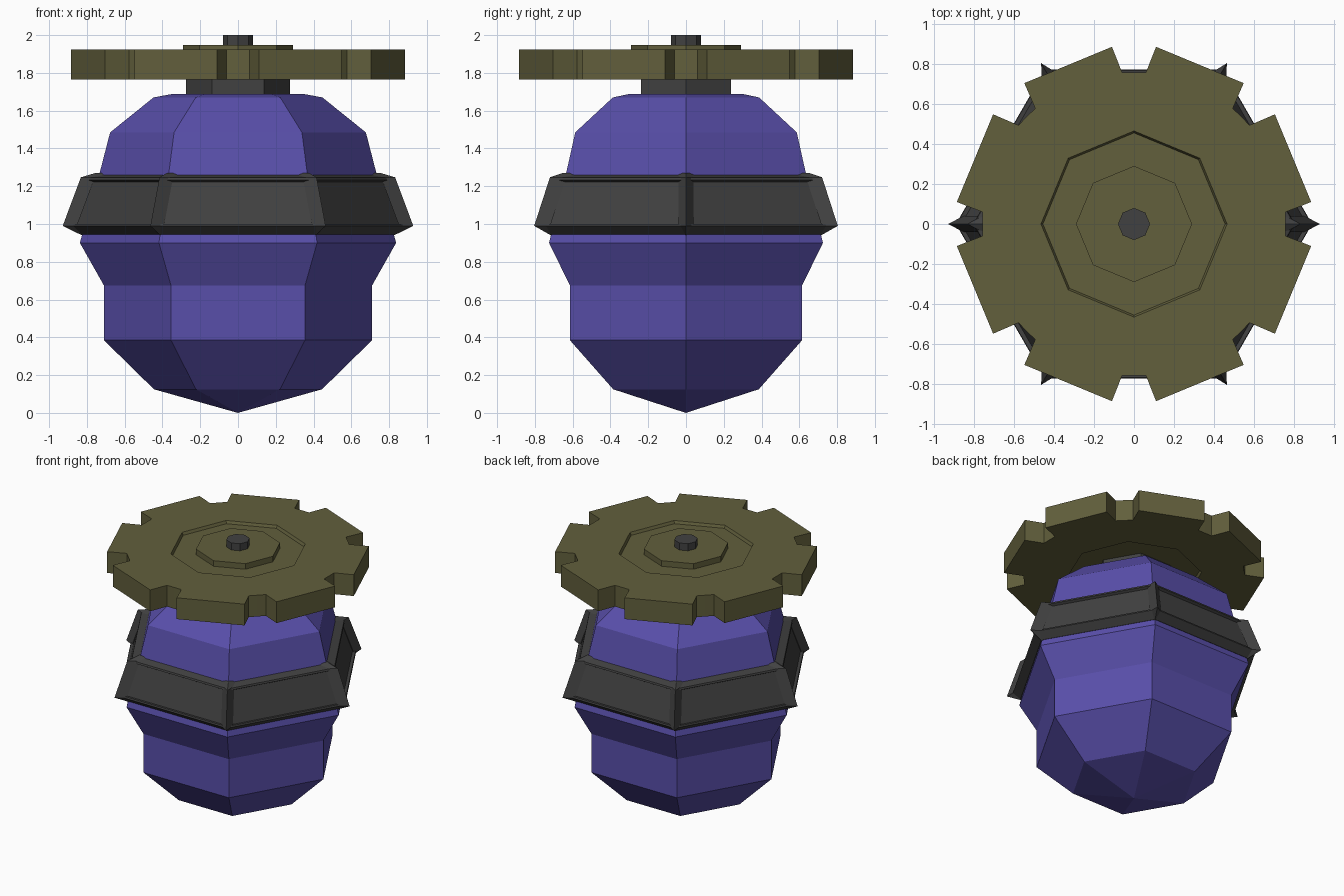
import bpy, bmesh
from math import sin, cos, radians
from mathutils import Vector

if "Cube" in bpy.data.objects:
    bpy.data.objects.remove(bpy.data.objects["Cube"])


def material(name, rgb):
    m = bpy.data.materials.new(name)
    m.use_nodes = True
    m.diffuse_color = (*rgb, 1)
    m.node_tree.nodes["Principled BSDF"].inputs["Base Color"].default_value = (*rgb, 1)
    return m


PURPLE = material("purple", (0.098, 0.077, 0.40))
OLIVE = material("olive", (0.122, 0.115, 0.045))
DARK = material("dark grey", (0.053, 0.053, 0.053))


def polar(r, deg, z):
    return Vector((r * cos(radians(deg)), r * sin(radians(deg)), z))


def ring(r, z, n):
    return [polar(r, 360 * i / n, z) for i in range(n)]


def add_loft(bm, rings, caps=True):
    """Skin a stack of equal point rings; returns side faces grouped by band."""
    vs = [[bm.verts.new(p) for p in pts] for pts in rings]
    n = len(vs[0])
    bands = [[bm.faces.new((a[i], a[(i + 1) % n], b[(i + 1) % n], b[i]))
              for i in range(n)] for a, b in zip(vs, vs[1:])]
    if caps:
        bm.faces.new(vs[0][::-1])
        bm.faces.new(vs[-1])
    return bands


def finish(name, bm, mat):
    bmesh.ops.remove_doubles(bm, verts=bm.verts, dist=0.002)
    bmesh.ops.recalc_face_normals(bm, faces=bm.faces)
    me = bpy.data.meshes.new(name)
    bm.to_mesh(me)
    bm.free()
    me.materials.append(mat)
    obj = bpy.data.objects.new(name, me)
    bpy.context.collection.objects.link(obj)
    return obj


def turned(name, profile, n, mat):
    bm = bmesh.new()
    add_loft(bm, [ring(r, z, n) for r, z in profile])
    return finish(name, bm, mat)


# Six-sided body and the neck above it
turned("body", [(0.001, 0), (0.445, 0.125), (0.71, 0.385), (0.71, 0.675),
                (0.837, 0.90), (0.825, 0.945), (0.735, 1.26), (0.677, 1.485),
                (0.447, 1.67), (0.35, 1.688)], 6, PURPLE)
turned("neck", [(0.275, 1.67), (0.275, 1.795)], 6, DARK)

# Belt of six sloping panels, each sunk inside its frame
bm = bmesh.new()
belt = [(0.80, 0.955), (0.83, 0.945), (0.89, 0.99), (0.80, 1.245), (0.73, 1.26)]
bands = add_loft(bm, [ring(r, z, 6) for r, z in belt], caps=False)
bmesh.ops.recalc_face_normals(bm, faces=bm.faces)
panels = bands[2]
bmesh.ops.inset_individual(bm, faces=panels, thickness=0.018, depth=0)
bmesh.ops.inset_individual(bm, faces=panels, thickness=0.006, depth=-0.02)
finish("belt", bm, DARK)

# Ridged posts covering the belt corners
bm = bmesh.new()
for k in range(6):
    a = 60 * k
    side = polar(0.04, a + 90, 0)
    rings = []
    for r, z in [(0.83, 0.942), (0.928, 0.99), (0.832, 1.247), (0.755, 1.27)]:
        base = polar(r - 0.075, a, z)
        rings.append([base - side, polar(r, a, z), base + side])
    add_loft(bm, rings)
finish("belt_posts", bm, DARK)


# Notched wheel with a shallow eight-sided recess on both faces
OFFSETS = [(-7.1, 0.892), (-4.5, 0.76), (0, 0.758), (4.5, 0.76), (7.1, 0.892)]


def wheel_outline(z):
    return [polar(r, 45 * k + a, z) for k in range(8) for a, r in OFFSETS]


def recess_outline(size, z):
    return [polar(size * cos(radians(22.5)) / cos(radians(22.5 - abs(a))), 45 * k + a, z)
            for k in range(8) for a, r in OFFSETS]


bm = bmesh.new()
add_loft(bm, [recess_outline(0.455, 1.785), recess_outline(0.465, 1.765),
              wheel_outline(1.765), wheel_outline(1.925),
              recess_outline(0.465, 1.925), recess_outline(0.455, 1.905)])
finish("notched_wheel", bm, OLIVE)

# Hub plate and axle on top
turned("hub_plate", [(0.29, 1.89), (0.29, 1.947)], 8, OLIVE)
turned("axle", [(0.08, 1.90), (0.08, 2.0)], 8, DARK)
